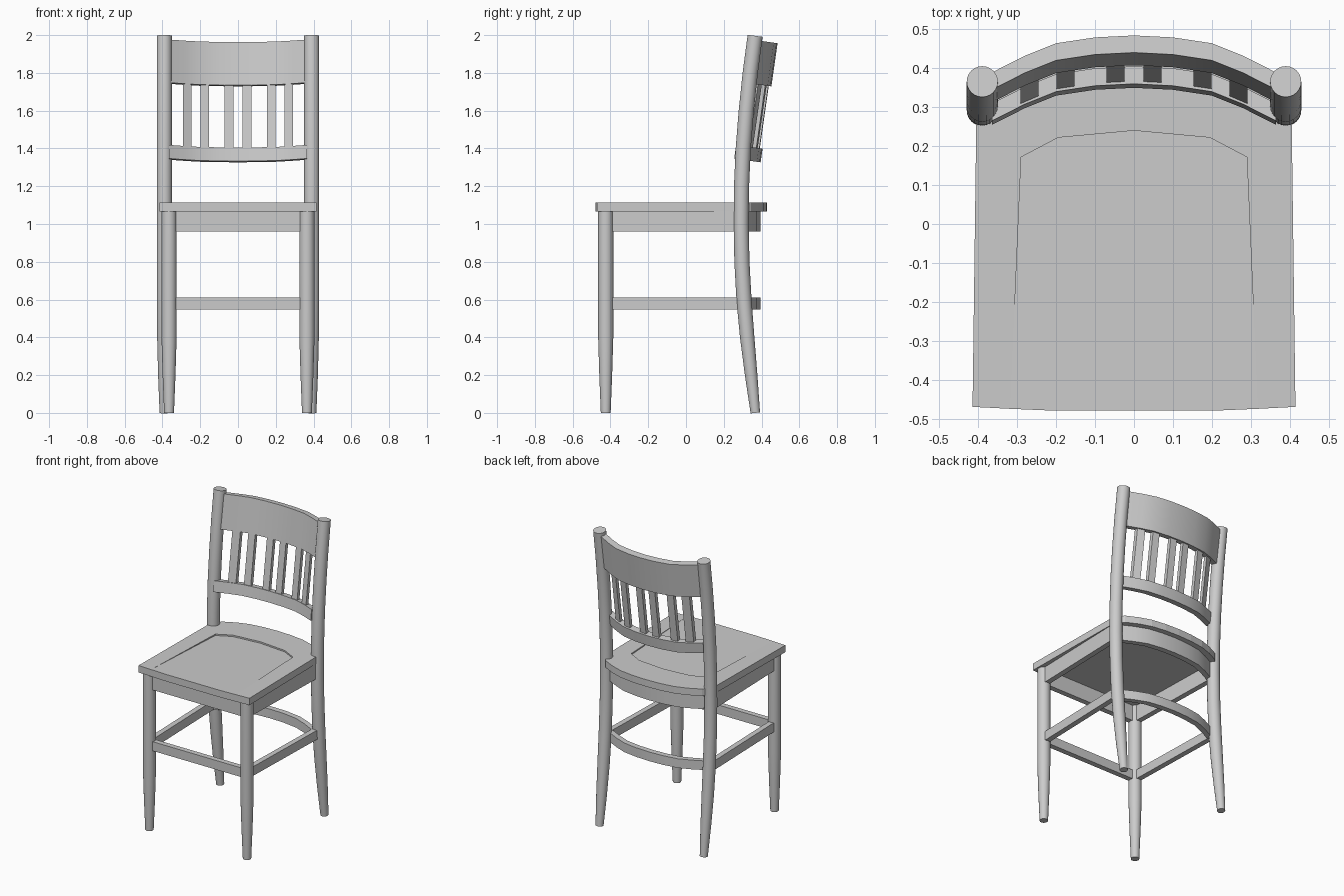
import bpy, bmesh, math
from mathutils import Matrix, Vector

if "Cube" in bpy.data.objects:
    bpy.data.objects.remove(bpy.data.objects["Cube"], do_unlink=True)

paint = bpy.data.materials.new("plain_grey")
paint.use_nodes = True
paint.diffuse_color = (0.6, 0.6, 0.6, 1)
paint.node_tree.nodes["Principled BSDF"].inputs["Base Color"].default_value = (0.6, 0.6, 0.6, 1)


def finish(name, bm, smooth=True):
    bmesh.ops.recalc_face_normals(bm, faces=bm.faces)
    mesh = bpy.data.meshes.new(name)
    bm.to_mesh(mesh)
    bm.free()
    mesh.materials.append(paint)
    obj = bpy.data.objects.new(name, mesh)
    bpy.context.collection.objects.link(obj)
    if smooth:
        bpy.ops.object.select_all(action="DESELECT")
        obj.select_set(True)
        bpy.context.view_layer.objects.active = obj
        bpy.ops.object.shade_smooth_by_angle(angle=math.radians(35))
    return obj


def loft(name, rings, smooth=True):
    """Skin a list of equal closed rings and cap both ends."""
    bm = bmesh.new()
    loops = [[bm.verts.new(p) for p in ring] for ring in rings]
    n = len(loops[0])
    for a, b in zip(loops, loops[1:]):
        for i in range(n):
            j = (i + 1) % n
            bm.faces.new((a[i], a[j], b[j], b[i]))
    bm.faces.new(loops[0])
    bm.faces.new(loops[-1])
    return finish(name, bm, smooth)


def round_leg(name, x, stations, sides=24):
    """Round leg through (y, z, radius) stations, rings square to the path."""
    rings = []
    for i, (y, z, r) in enumerate(stations):
        a, b = stations[max(i - 1, 0)], stations[min(i + 1, len(stations) - 1)]
        tilt = Matrix.Rotation(-math.atan2(b[0] - a[0], b[1] - a[1]), 3, "X")
        rings.append([Vector((x, y, z)) + tilt @ Vector((r * math.cos(t), r * math.sin(t), 0))
                      for t in (2 * math.pi * k / sides for k in range(sides))])
    return loft(name, rings)


def box(name, lo, hi):
    return loft(name, [[(lo[0], lo[1], z), (hi[0], lo[1], z), (hi[0], hi[1], z), (lo[0], hi[1], z)]
                       for z in (lo[2], hi[2])], False)


# Shared bow of the back rails: setback from the middle at each half width
HALF_BOW = [(0, 0), (0.1, -0.005), (0.2, -0.02), (0.28, -0.052), (0.365, -0.095)]
BOW = [(-x, b) for x, b in HALF_BOW[:0:-1]] + HALF_BOW
LEAN = 0.143


def bow_at(x):
    for (x0, b0), (x1, b1) in zip(BOW, BOW[1:]):
        if x0 <= x <= x1:
            return b0 + (b1 - b0) * (x - x0) / (x1 - x0)


def bowed_rail(name, points, front, z0, z1, thick, lean):
    """Rail following (x, setback) points, its front face at y = front at z0."""
    rings = []
    for x, b in points:
        rings.append([(x, front + b + t + lean * (z - z0), z - lean * (b + t))
                      for t, z in ((0, z0), (thick, z0), (thick, z1), (0, z1))])
    return loft(name, rings)


# Legs: rear pair curve up into the back posts
REAR = [(0.367, 0, 0.025), (0.345, 0.2, 0.033), (0.324, 0.4, 0.038), (0.307, 0.6, 0.04),
        (0.296, 0.8, 0.04), (0.292, 1.0, 0.04), (0.294, 1.2, 0.04), (0.303, 1.4, 0.04),
        (0.319, 1.6, 0.04), (0.34, 1.8, 0.04), (0.366, 1.996, 0.04)]
FRONT = [(-0.425, 0, 0.026), (-0.425, 0.2, 0.034), (-0.425, 0.4, 0.04), (-0.425, 1.07, 0.04)]
for side, s in (("left", 1), ("right", -1)):
    round_leg("rear_post_" + side, s * 0.39, REAR)
    round_leg("front_leg_" + side, s * 0.365, FRONT)

# Aprons under the seat and stretchers between the legs
for part, z0, z1 in (("apron", 0.96, 1.07), ("stretcher", 0.548, 0.61)):
    box("front_" + part, (-0.36, -0.443, z0), (0.36, -0.407, z1))
    bowed_rail("rear_" + part, BOW, 0.357, z0, z1, 0.038, 0)
    for side, s in (("left", 1), ("right", -1)):
        rings = [[(s * x + d, y, z) for d, z in ((-0.018, z0), (0.018, z0), (0.018, z1), (-0.018, z1))]
                 for x, y in ((0.365, -0.42), (0.385, 0.295))]
        loft("side_" + part + "_" + side, rings, False)

# Back rest: crest rail, lower rail and slats in one leaning plane
bowed_rail("crest_rail", BOW, 0.408, 1.735, 1.963, 0.044, LEAN)
bowed_rail("lower_back_rail", BOW, 0.35, 1.333, 1.405, 0.045, LEAN)
for i, x in enumerate((0.048, 0.176, 0.269)):
    for side, s in (("left", 1), ("right", -1)):
        pts = [(s * x + d, bow_at(s * x + d)) for d in (-0.023, 0.023)]
        bowed_rail(f"back_slat_{side}_{i + 1}", pts, 0.366, 1.395, 1.745, 0.025, LEAN)

# Seat: bowed slab whose top has a shallow panel sinking toward the back
TOP, BASE, SINK = 1.113, 1.066, 0.01
rear_half = [(0.405, 0.29), (0.36, 0.345), (0.28, 0.385), (0.2, 0.412), (0.1, 0.426)]
rear = rear_half + [(0, 0.43)] + [(-x, y) for x, y in rear_half[::-1]]
front = [(-0.415, -0.47), (-0.318, -0.475), (-0.2, -0.48), (0.2, -0.48), (0.318, -0.475), (0.415, -0.47)]
panel = [(-0.29, 0.172), (-0.195, 0.222), (0, 0.24), (0.195, 0.222), (0.29, 0.172)]

bm = bmesh.new()
outline = front + rear
upper = [bm.verts.new((x, y, TOP)) for x, y in outline]
lower = [bm.verts.new((x, y, BASE)) for x, y in outline]
rim = [bm.verts.new((x, y, TOP)) for x, y in panel]
floor = [bm.verts.new((x, y, TOP - SINK * (y + 0.48) / 0.7)) for x, y in panel]
for i in range(len(outline)):
    j = (i + 1) % len(outline)
    bm.faces.new((lower[i], lower[j], upper[j], upper[i]))
bm.faces.new(lower[::-1])
bm.faces.new(upper[4:] + upper[:2] + rim)
bm.faces.new(upper[1:5] + floor[::-1])
edge_top = [upper[1]] + rim + [upper[4]]
edge_low = [upper[1]] + floor + [upper[4]]
for i in range(len(edge_top) - 1):
    quad = (edge_top[i], edge_top[i + 1], edge_low[i + 1], edge_low[i])
    bm.faces.new(list(dict.fromkeys(quad)))
finish("seat", bm, False)
